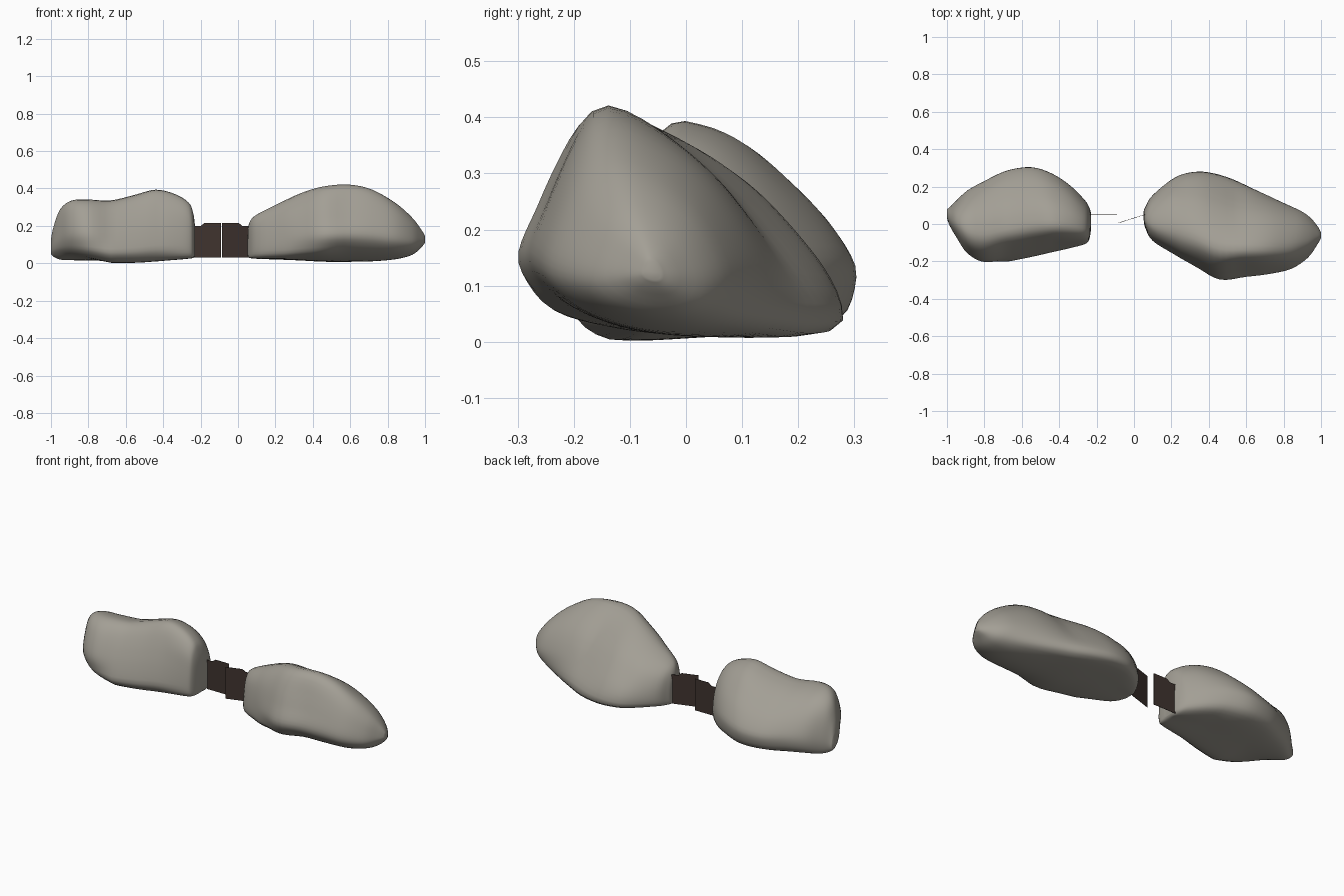
import bpy, bmesh, math


def material(name, rgb):
    m = bpy.data.materials.new(name)
    m.diffuse_color = (*rgb, 1)
    return m


STONE = material("warm grey stone", (0.365, 0.345, 0.30))
WOOD = material("dark brown wood", (0.05, 0.034, 0.028))


def spline(pts, closed, steps=4):
    """Catmull-Rom curve through tuples of any length."""
    n, out = len(pts), []
    for i in range(n if closed else n - 1):
        if closed:
            q = [pts[(i + k) % n] for k in (-1, 0, 1, 2)]
        else:
            q = [pts[min(max(i + k, 0), n - 1)] for k in (-1, 0, 1, 2)]
        for s in range(steps):
            t = s / steps
            out.append(tuple(
                0.5 * (2 * b + (c - a) * t + (2 * a - 5 * b + 4 * c - d) * t * t
                       + (3 * b - a - 3 * c + d) * t ** 3)
                for a, b, c, d in zip(*q)))
    if not closed:
        out.append(pts[-1])
    return out


def radial(pts, count=64, cu=0.47, cv=0.42):
    """Resample a unit outline at equal angles so outlines can be blended."""
    polar = sorted((math.atan2(v - cv, u - cu), math.hypot(u - cu, v - cv))
                   for u, v in spline(pts, True, 8))
    polar = ([(polar[-1][0] - math.tau, polar[-1][1])] + polar
             + [(polar[0][0] + math.tau, polar[0][1])])
    out = []
    for i in range(count):
        a = -math.pi + math.tau * i / count
        for (a0, r0), (a1, r1) in zip(polar, polar[1:]):
            if a0 <= a <= a1:
                r = r0 + (r1 - r0) * (a - a0) / max(a1 - a0, 1e-9)
                out.append((cu + r * math.cos(a), cv + r * math.sin(a)))
                break
    return out


def finish(bm, name, mat, smooth):
    bmesh.ops.recalc_face_normals(bm, faces=bm.faces[:])
    for f in bm.faces:
        f.smooth = smooth
    me = bpy.data.meshes.new(name)
    bm.to_mesh(me)
    bm.free()
    me.materials.append(mat)
    ob = bpy.data.objects.new(name, me)
    bpy.context.collection.objects.link(ob)


def boulder(name, stations, keys):
    """Loft through stations (x, y min, y max, z min, z max); the outline
    blends between keys (x, outline)."""
    bm = bmesh.new()
    keys = [(x, radial(o)) for x, o in keys]
    rings = []
    for x, y0, y1, z0, z1 in spline(stations, False):
        outline = keys[0][1] if x < keys[0][0] else keys[-1][1]
        for (xa, oa), (xb, ob) in zip(keys, keys[1:]):
            if xa <= x <= xb:
                t = (x - xa) / (xb - xa)
                outline = [(p[0] + (q[0] - p[0]) * t, p[1] + (q[1] - p[1]) * t)
                           for p, q in zip(oa, ob)]
        rings.append([bm.verts.new((x, y0 + u * (y1 - y0), z0 + v * (z1 - z0)))
                      for u, v in outline])
    n = len(rings[0])
    for a, b in zip(rings, rings[1:]):
        for i in range(n):
            j = (i + 1) % n
            bm.faces.new((a[i], a[j], b[j], b[i]))
    bm.faces.new(rings[0])
    bm.faces.new(rings[-1])
    finish(bm, name, STONE, True)


def plank(name, points):
    """Very thin upright sheet from (x, y, z) corners."""
    bm = bmesh.new()
    face = bm.faces.new([bm.verts.new(p) for p in points])
    ext = bmesh.ops.extrude_face_region(bm, geom=[face], use_keep_orig=True)
    for v in ext["geom"]:
        if isinstance(v, bmesh.types.BMVert):
            v.co.y += 0.002
    finish(bm, name, WOOD, False)


# Boxy outline shared by the inner ends that meet the sheets
INNER_END = [(0, 0.18), (0.03, 0.5), (0.1, 0.8), (0.24, 0.97), (0.4, 1),
             (0.62, 0.94), (0.83, 0.77), (0.96, 0.52), (1, 0.25),
             (0.95, 0.07), (0.75, 0), (0.5, 0), (0.2, 0), (0.04, 0.04)]

# Left boulder: undercut left end, leaning front, back bulging low
LEFT_END = [(0, 0.45), (0.06, 0.7), (0.18, 0.92), (0.36, 1), (0.6, 0.93),
            (0.8, 0.75), (0.95, 0.48), (1, 0.25), (0.93, 0.06), (0.75, 0),
            (0.5, 0.03), (0.2, 0.16), (0.06, 0.28)]
LEFT_MID = [(0, 0.2), (0.05, 0.45), (0.13, 0.71), (0.22, 0.91), (0.31, 1),
            (0.41, 0.99), (0.52, 0.95), (0.64, 0.87), (0.77, 0.74),
            (0.89, 0.59), (0.98, 0.42), (1, 0.3), (0.95, 0.12), (0.8, 0.05),
            (0.48, 0.02), (0.17, 0), (0.07, 0.04), (0.01, 0.12)]
boulder("left_boulder", [
    (-1.0, 0.03, 0.08, 0.05, 0.13),
    (-0.985, -0.01, 0.09, 0.035, 0.20),
    (-0.95, -0.07, 0.125, 0.02, 0.29),
    (-0.89, -0.16, 0.18, 0.015, 0.335),
    (-0.80, -0.213, 0.23, 0.01, 0.34),
    (-0.68, -0.20, 0.285, 0.003, 0.335),
    (-0.55, -0.175, 0.303, 0.003, 0.365),
    (-0.44, -0.15, 0.27, 0.01, 0.392),
    (-0.34, -0.128, 0.205, 0.018, 0.37),
    (-0.265, -0.108, 0.13, 0.025, 0.325),
    (-0.24, -0.085, 0.09, 0.03, 0.27),
    (-0.23, -0.03, 0.06, 0.04, 0.20)],
    [(-0.93, LEFT_END), (-0.68, LEFT_MID), (-0.42, LEFT_MID),
     (-0.24, INNER_END)])

# Right boulder: ridge near the front, undercut below, long slope to the back
RIGHT_NEAR = [(0, 0.2), (0.02, 0.5), (0.09, 0.8), (0.2, 0.97), (0.34, 1),
              (0.52, 0.91), (0.7, 0.74), (0.85, 0.52), (0.96, 0.31), (1, 0.13),
              (0.95, 0.02), (0.6, 0), (0.25, 0.01), (0.05, 0.06)]
RIGHT_MID = [(0, 0.36), (0.07, 0.57), (0.13, 0.74), (0.2, 0.92), (0.27, 1),
             (0.37, 0.97), (0.53, 0.83), (0.7, 0.63), (0.87, 0.36),
             (0.97, 0.18), (1, 0.06), (0.92, 0), (0.6, 0), (0.36, 0.035),
             (0.17, 0.12), (0.05, 0.23)]
RIGHT_END = [(0, 0.4), (0.06, 0.64), (0.18, 0.88), (0.35, 1), (0.57, 0.95),
             (0.77, 0.8), (0.92, 0.58), (1, 0.33), (0.95, 0.12), (0.78, 0.01),
             (0.5, 0.01), (0.22, 0.1), (0.05, 0.24)]
boulder("right_boulder", [
    (0.052, 0.02, 0.07, 0.04, 0.15),
    (0.06, -0.02, 0.09, 0.03, 0.215),
    (0.10, -0.09, 0.155, 0.025, 0.26),
    (0.22, -0.165, 0.25, 0.02, 0.32),
    (0.34, -0.235, 0.28, 0.015, 0.375),
    (0.46, -0.298, 0.262, 0.01, 0.41),
    (0.60, -0.283, 0.21, 0.01, 0.42),
    (0.72, -0.268, 0.16, 0.012, 0.395),
    (0.84, -0.24, 0.10, 0.022, 0.325),
    (0.93, -0.18, 0.045, 0.045, 0.245),
    (0.98, -0.11, -0.01, 0.085, 0.18),
    (1.0, -0.075, -0.045, 0.11, 0.145)],
    [(0.06, INNER_END), (0.25, RIGHT_NEAR), (0.55, RIGHT_MID),
     (0.9, RIGHT_END)])

# Two thin wooden sheets bridging the gap
plank("left_plank", [
    (-0.235, 0.048, 0.03), (-0.092, 0.048, 0.03), (-0.092, 0.048, 0.215),
    (-0.18, 0.048, 0.215), (-0.2, 0.048, 0.2), (-0.235, 0.048, 0.2)])
plank("right_plank", [
    (-0.085, 0.004, 0.03), (0.06, 0.05, 0.03), (0.06, 0.05, 0.2),
    (0.022, 0.038, 0.2), (0.005, 0.033, 0.215), (-0.085, 0.004, 0.215)])
